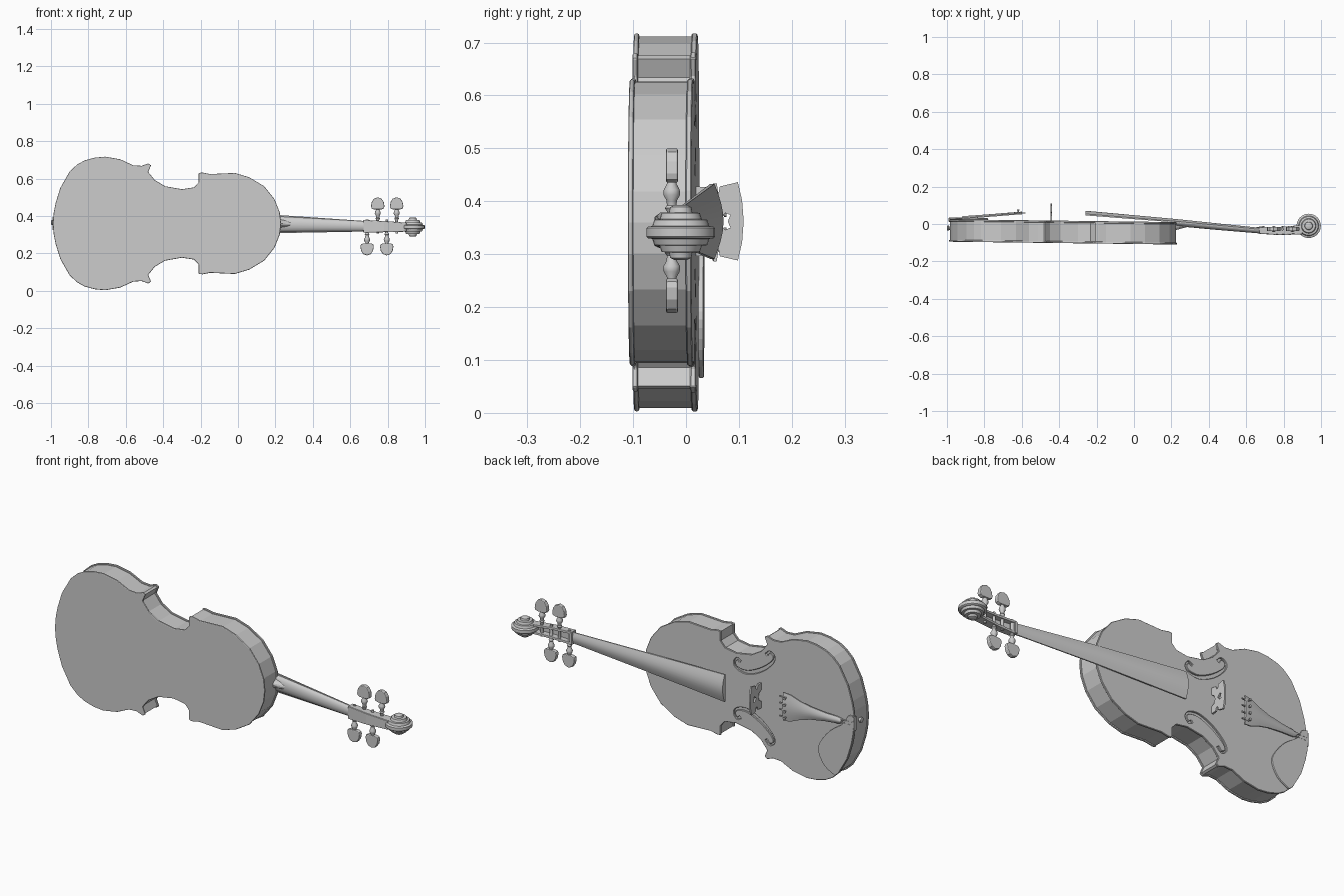
import bpy, bmesh, math
from mathutils import Vector

cube = bpy.data.objects.get("Cube")
if cube:
    bpy.data.objects.remove(cube)

grey = bpy.data.materials.new("plain grey")
grey.use_nodes = True
grey.diffuse_color = (0.6, 0.6, 0.6, 1)
grey.node_tree.nodes["Principled BSDF"].inputs["Base Color"].default_value = (0.6, 0.6, 0.6, 1)

MID = 0.36       # height of the body's centre line


def finish(name, bm, bevel=0.0, smooth=False):
    bmesh.ops.recalc_face_normals(bm, faces=bm.faces)
    mesh = bpy.data.meshes.new(name)
    bm.to_mesh(mesh)
    bm.free()
    mesh.materials.append(grey)
    ob = bpy.data.objects.new(name, mesh)
    bpy.context.collection.objects.link(ob)
    if bevel:
        mod = ob.modifiers.new("soft edge", 'BEVEL')
        mod.width, mod.segments = bevel, 2
        mod.limit_method, mod.angle_limit = 'ANGLE', math.radians(50)
    bpy.ops.object.select_all(action='DESELECT')
    bpy.context.view_layer.objects.active = ob
    ob.select_set(True)
    if smooth:
        bpy.ops.object.shade_smooth_by_angle(angle=math.radians(40))
    return ob


def loft(name, rings, bevel=0.0, smooth=False):
    """Skin a list of equal-length rings and cap both ends."""
    bm = bmesh.new()
    rows = [[bm.verts.new(p) for p in ring] for ring in rings]
    n = len(rows[0])
    for a, b in zip(rows, rows[1:]):
        for i in range(n):
            j = (i + 1) % n
            bm.faces.new((a[i], a[j], b[j], b[i]))
    bm.faces.new(rows[0])
    bm.faces.new(rows[-1])
    return finish(name, bm, bevel, smooth)


def lean(x):
    return -0.0125 * (x + 0.4)      # the body is turned very slightly


def slab(name, pts, y0, y1, bevel=0.0):
    """Outline in x and z, thick along y, following the body's lean."""
    return loft(name, [[(x, y + lean(x), z) for x, z in pts] for y in (y0, y1)], bevel)


def cut(target, cutter):
    mod = target.modifiers.new("cut", 'BOOLEAN')
    mod.operation, mod.solver, mod.object = 'DIFFERENCE', 'EXACT', cutter
    bpy.context.view_layer.objects.active = target
    bpy.ops.object.modifier_apply(modifier=mod.name)
    bpy.data.objects.remove(cutter)


def spline(pts, steps=4):
    """Smooth curve through points of any dimension."""
    P = [Vector(p) for p in pts]
    P = [2 * P[0] - P[1]] + P + [2 * P[-1] - P[-2]]
    out = []
    for a, b, c, d in zip(P, P[1:], P[2:], P[3:]):
        for k in range(steps):
            t = k / steps
            out.append(0.5 * (2 * b + (c - a) * t + (2 * a - 5 * b + 4 * c - d) * t * t
                              + (3 * b - a - 3 * c + d) * t ** 3))
    return out + [P[-2]]


def inset(pts, d):
    out = []
    n = len(pts)
    for i in range(n):
        p, q, r = (Vector(pts[k % n]) for k in (i - 1, i, i + 1))
        e, f = (q - p).normalized(), (r - q).normalized()
        m = (Vector((e.y, -e.x)) + Vector((f.y, -f.x))).normalized()
        out.append(tuple(q + m * d))
    return out


def lathe(name, profile, centre, axis='z', sides=16, smooth=True):
    """Profile of (distance along axis, radius)."""
    rings = []
    for h, r in profile:
        ring = []
        for k in range(sides):
            a = 2 * math.pi * k / sides
            u, v = r * math.cos(a), r * math.sin(a)
            ring.append(Vector(centre) + Vector((u, v, h) if axis == 'z' else
                                                (h, u, v) if axis == 'x' else (u, h, v)))
        rings.append(ring)
    return loft(name, rings, 0, smooth)


def box(name, lo, hi, bevel=0.0):
    return loft(name, [[(x, lo[1], lo[2]), (x, hi[1], lo[2]), (x, hi[1], hi[2]), (x, lo[1], hi[2])]
                       for x in (lo[0], hi[0])], bevel)


# Body: half outline from the tail to the neck, mirrored below
half = [(-.99, 0), (-.985, .06), (-.975, .11), (-.95, .19), (-.90, .278), (-.86, .315), (-.82, .337),
        (-.765, .352), (-.71, .357), (-.63, .343), (-.56, .311), (-.515, .308), (-.48, .321),
        (-.465, .311), (-.48, .275), (-.445, .232), (-.39, .199), (-.30, .183), (-.235, .193),
        (-.21, .22), (-.21, .27), (-.19, .272), (-.15, .264), (-.017, .27), (.06, .247),
        (.14, .199), (.195, .13), (.223, .06), (.23, 0)]
outline = [(x, MID + z) for x, z in half] + [(x, MID - z) for x, z in half[-2:0:-1]]
slab("back_plate", outline, -.102, -.092, .004)
slab("ribs", inset(outline, .006), -.094, .008)
soundboard = slab("soundboard", outline, .007, .018)

# Sound holes cut through the soundboard
hole = spline([(-.325, .145, .007), (-.305, .155, .005), (-.29, .13, .004), (-.31, .105, .006),
               (-.37, .10, .009), (-.45, .137, .009), (-.51, .19, .006), (-.52, .225, .004),
               (-.495, .24, .005), (-.475, .22, .007)])
for side in (1, -1):
    left, right = [], []
    for i, p in enumerate(hole):
        t = (hole[min(i + 1, len(hole) - 1)] - hole[max(i - 1, 0)]).xy.normalized()
        n = Vector((-t.y, t.x)) * p.z
        left.append((p.x + n.x, MID + side * (p.y + n.y)))
        right.append((p.x - n.x, MID + side * (p.y - n.y)))
    cut(soundboard, slab("hole_cutter", left + right[::-1], 0, .04))
edge = soundboard.modifiers.new("soft edge", 'BEVEL')
edge.width, edge.limit_method, edge.angle_limit = .002, 'ANGLE', math.radians(60)


def arch(x, zc, w, y0, y1, crown):
    """Cross-section with a flat underside and a curved top facing +y."""
    top = [(x, y1 + crown * math.cos(k * math.pi / 8), zc + w / 2 * k / 4) for k in range(-4, 5)]
    return [(x, y0, zc - w / 2)] + top + [(x, y0, zc + w / 2)]


# Fingerboard tapering toward the nut
loft("fingerboard", [arch(-.26, .362, .142, .046, .054, .017),
                     arch(.23, .356, .096, .008, .014, .012),
                     arch(.68, .345, .056, -.034, -.029, .008)], 0, True)


# Neck: half-round underside, with a small heel
def under(x, zc, w, y, depth):
    return [(x, y - depth * math.sin(k * math.pi / 8), zc + w / 2 * math.cos(k * math.pi / 8))
            for k in range(9)]


loft("neck", [under(.21, .356, .085, .012, .022), under(.45, .351, .068, -.012, .02),
              under(.68, .345, .054, -.033, .018)], 0, True)
loft("neck_heel", [under(.2, .36, .05, .01, .05), under(.24, .359, .045, .008, .036),
                   under(.285, .357, .03, .004, .02)])
box("nut", (.668, -.034, .315), (.682, -.014, .375), .002)

# Pegbox: two cheeks, floor and end blocks
for side, label in ((1, "upper"), (-1, "lower")):
    loft("pegbox_cheek_" + label,
         [[(x, y, .345 + drop + side * o) for y, o in ((lo, a), (hi, a), (hi, b), (lo, b))]
          for x, lo, hi, drop, a, b in ((.67, -.05, -.017, 0, .022, .034),
                                        (.78, -.056, -.016, -.002, .018, .03),
                                        (.9, -.05, -.005, -.005, .013, .024))], .002)
loft("pegbox_floor", [[(x, lo, z - w), (x, lo + .014, z - w), (x, lo + .014, z + w), (x, lo, z + w)]
                      for x, lo, z, w in ((.67, -.052, .345, .032), (.78, -.06, .343, .028),
                                          (.9, -.055, .34, .022))], .002)
box("pegbox_front_block", (.672, -.05, .32), (.69, -.02, .37))

# Scroll: stepped volutes narrowing toward both sides
steps = [(-.052, .012), (-.048, .02), (-.038, .022), (-.037, .036), (-.025, .04), (-.024, .05),
         (-.012, .054), (-.011, .062), (-.008, .065)]
lathe("scroll", steps + [(-h, r) for h, r in steps[::-1]], (.934, -.01, .341), sides=24)

# Tuning pegs: shaft, turned collar and flat head
head = [(-.02, .068), (-.033, .074), (-.036, .085), (-.032, .108), (-.02, .126), (0, .133),
        (.02, .126), (.032, .108), (.036, .085), (.033, .074), (.02, .068)]
for i, (x, side) in enumerate(((.747, 1), (.848, 1), (.69, -1), (.795, -1))):
    z = .367 if side > 0 else .322
    c = (x, -.027, z)
    lathe(f"peg_shaft_{i + 1}", [(side * h, r) for h, r in (
        (-.06, .007), (.012, .008), (.02, .013), (.025, .009), (.035, .01), (.045, .016), (.055, .015),
        (.066, .009), (.075, .009))], c, sides=12)
    loft(f"peg_head_{i + 1}", [[(x + u, y, z + side * v) for u, v in head]
                               for y in (-.038, -.015)], .004)

# Bridge: standing plate with waist, foot arch and heart opening
bh = [(0, .042), (.02, .036), (.03, .018), (.066, .018), (.064, .045), (.046, .053), (.046, .06),
      (.066, .064), (.074, .098), (.04, .106), (0, .109)]
bridge_outline = bh + [(-z, y) for z, y in bh[-2:0:-1]]


def upright(name, pts, x0, x1):
    return loft(name, [[(x, y, MID + .002 + z) for z, y in pts] for x in (x0, x1)])


bridge = upright("bridge", bridge_outline, -.447, -.438)
cut(bridge, upright("heart_cutter", [(0, .06), (.016, .074), (.012, .084), (0, .079),
                                     (-.012, .084), (-.016, .074)], -.46, -.42))

# Tailpiece with fine tuners, cord, saddle and end button
loft("tailpiece", [arch(x, MID, w, y - .006, y, .008) for x, w, y in (
    (-.6, .148, .058), (-.64, .138, .055), (-.69, .098, .051), (-.75, .066, .046),
    (-.83, .044, .04), (-.9, .034, .035), (-.92, .022, .033))], 0, True)
for i in range(4):
    z = MID + (i - 1.5) * .034
    lathe(f"fine_tuner_{i + 1}", [(0, .004), (.016, .004), (.017, .007), (.022, .007)],
          (-.618, .055, z), 'y', 8)
    box(f"tuner_arm_{i + 1}", (-.62, .056, z - .003), (-.58, .062, z + .003))
for side in (-1, 1):
    box("tail_cord_" + ("upper" if side > 0 else "lower"),
        (-.985, .03, MID + side * .008 - .003), (-.91, .036, MID + side * .008 + .003))
box("saddle", (-.992, .012, MID - .035), (-.972, .034, MID + .035), .003)
lathe("end_button", [(-.018, .008), (-.016, .013), (-.009, .014), (-.006, .009), (.014, .009)],
      (-.982, -.022, MID + .005), 'x', 12)

# Chin rest: thin plate over the lower tail corner
inner = spline([(-.985, .045), (-.955, .035), (-.93, -.01), (-.85, -.07), (-.79, -.15), (-.785, -.2),
                (-.82, -.26), (-.88, -.295)], 3)
rim = [(x, -z) for x, z in half[4:0:-1]]
slab("chin_rest", [(p[0], MID + p[1]) for p in inner + rim + [half[0]]], .018, .028, .003)
